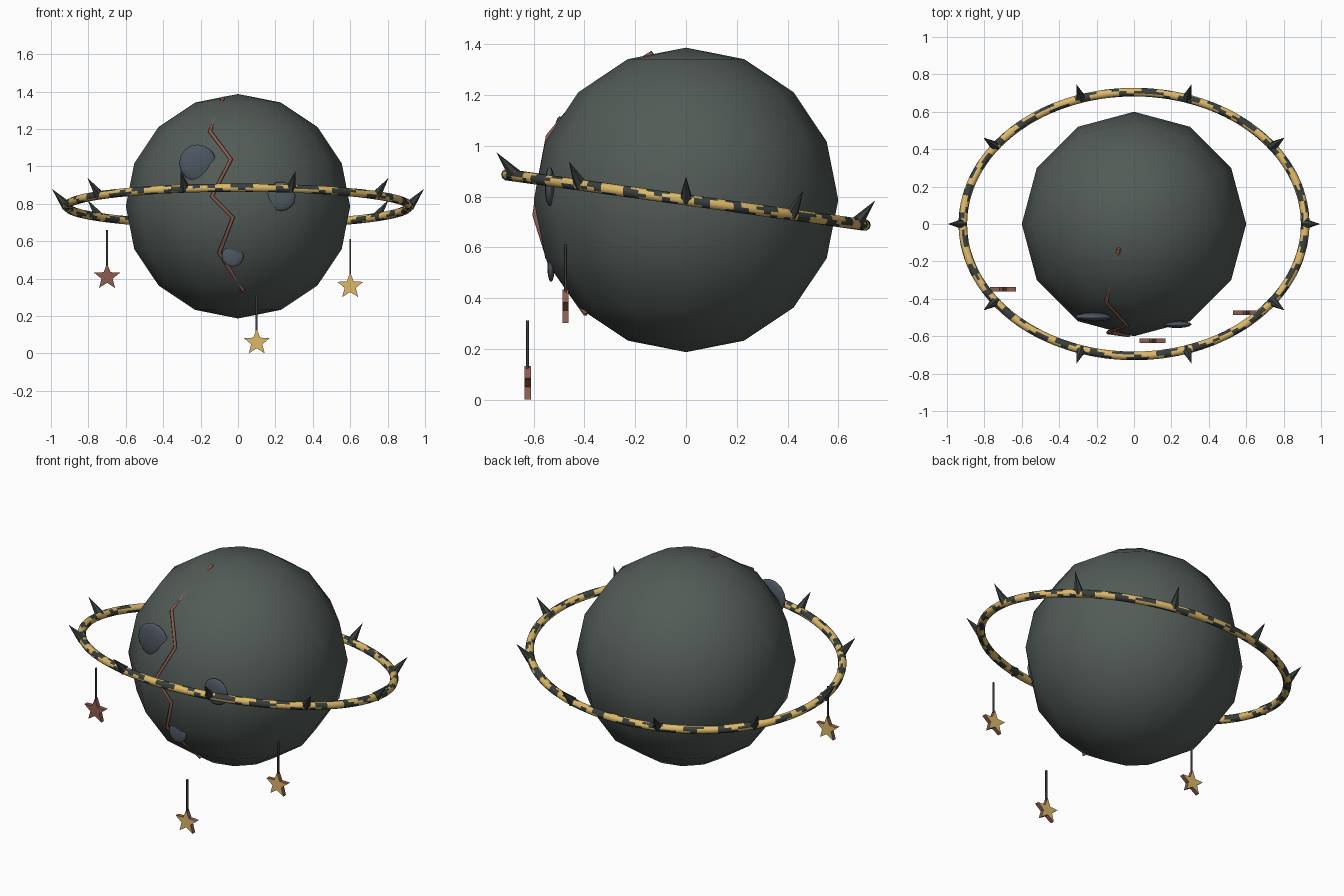
import bpy, bmesh, math
from mathutils import Vector

if "Cube" in bpy.data.objects:
    bpy.data.objects.remove(bpy.data.objects["Cube"])

C = Vector((0, 0, 0.787))
TILT = math.radians(8)


def mat(name, rgb):
    m = bpy.data.materials.new(name)
    m.diffuse_color = (*rgb, 1)
    m.use_nodes = True
    m.node_tree.nodes["Principled BSDF"].inputs["Base Color"].default_value = m.diffuse_color
    return m


STONE = mat("stone", (0.085, 0.105, 0.095))
DARK = mat("dark_metal", (0.04, 0.05, 0.045))
GOLD = mat("gold", (0.72, 0.48, 0.14))
RUST = mat("rust", (0.27, 0.11, 0.08))
SLATE = mat("slate", (0.075, 0.095, 0.12))


def finish(name, *mats, smooth=None):
    o = bpy.context.object
    o.name = name
    for m in mats:
        o.data.materials.append(m)
    if smooth:
        bpy.ops.object.shade_smooth_by_angle(angle=math.radians(smooth))
    return o


def from_bmesh(name, bm, *mats):
    me = bpy.data.meshes.new(name)
    bm.to_mesh(me)
    bm.free()
    o = bpy.data.objects.new(name, me)
    bpy.context.collection.objects.link(o)
    for m in mats:
        me.materials.append(m)
    return o


# planet
bpy.ops.mesh.primitive_uv_sphere_add(segments=12, ring_count=8, radius=0.6, location=C)
finish("planet", STONE, smooth=40)

# craters: flattened discs half sunk into the front
for i, (x, y, z, r) in enumerate([(-0.215, -0.497, 1.017, 0.1),
                                  (0.23, -0.537, 0.84, 0.078),
                                  (-0.028, -0.532, 0.522, 0.058)]):
    bpy.ops.mesh.primitive_uv_sphere_add(segments=12, ring_count=8, radius=r, location=(x, y, z))
    bpy.context.object.scale = (1, 0.25, 1)
    finish(f"crater_{i + 1}", SLATE, smooth=60)

# zigzag crack following the surface
pts = [(-0.08, 1.365), (-0.15, 1.187), (-0.037, 1.037), (-0.14, 0.84),
       (-0.027, 0.727), (-0.10, 0.54), (0.027, 0.337)]
cu = bpy.data.curves.new("crack", 'CURVE')
cu.dimensions = '3D'
cu.bevel_depth = 0.011
cu.bevel_resolution = 0
cu.use_fill_caps = True
sp = cu.splines.new('POLY')
sp.points.add(len(pts) - 1)
for p, (x, z) in zip(sp.points, pts):
    y = -math.sqrt(max(0.0, 0.598 ** 2 - x * x - (z - C.z) ** 2))
    p.co = (x, y, z, 1)
crack = bpy.data.objects.new("crack", cu)
bpy.context.collection.objects.link(crack)
cu.materials.append(RUST)

# oval tilted ring with mottled gold and dark patches
RX, RY = 0.915, 0.712
MAJ, MIN = 144, 10


def ring_point(a, out=0.0, up=0.0):
    y = RY * math.sin(a)
    return C + Vector(((RX + out) * math.cos(a), y * math.cos(TILT) + out * math.sin(a),
                       -y * math.sin(TILT) + up))


bm = bmesh.new()
grid = []
for i in range(MAJ):
    a = math.tau * i / MAJ
    grid.append([bm.verts.new(ring_point(a, 0.023 * math.cos(b), 0.023 * math.sin(b)))
                 for b in (math.tau * j / MIN for j in range(MIN))])
for i in range(MAJ):
    n = (i + 1) % MAJ
    for j in range(MIN):
        k = (j + 1) % MIN
        f = bm.faces.new((grid[i][j], grid[n][j], grid[n][k], grid[i][k]))
        f.smooth = True
        b = math.tau * j / MIN
        v = math.sin(1.35 * i + b) + 0.9 * math.sin(0.83 * i - 2 * b) + 0.6 * math.sin(2.3 * i + 3 * b)
        f.material_index = 1 if v > 0.15 else 0
from_bmesh("ring", bm, GOLD, DARK)

# spikes leaning outward from the ring
for i in range(10):
    a = math.tau * i / 10
    base, tip = ring_point(a), ring_point(a, 0.08, 0.093)
    d = tip - base
    bpy.ops.mesh.primitive_cone_add(vertices=6, radius1=0.028, radius2=0, depth=d.length,
                                    location=(base + tip) / 2,
                                    rotation=d.to_track_quat('Z', 'Y').to_euler())
    finish(f"spike_{i + 1}", DARK)

# hanging stars with their strings
R, T = 0.073, 0.0125
for i, (x, y, z, front) in enumerate([(-0.7, -0.348, 0.409, 1),
                                      (0.1, -0.624, 0.059, 0),
                                      (0.6, -0.475, 0.36, 0)]):
    bm = bmesh.new()
    loops = []
    for s in (-T, T):
        loops.append([bm.verts.new((x + r * math.sin(a), y + s, z + r * math.cos(a)))
                      for r, a in ((R if k % 2 == 0 else R * 0.43, math.pi * k / 5)
                                   for k in range(10))])
    f = bm.faces.new(loops[0])
    f.material_index = front
    bm.faces.new(loops[1][::-1])
    for k in range(10):
        n = (k + 1) % 10
        f = bm.faces.new((loops[0][k], loops[1][k], loops[1][n], loops[0][n]))
        f.material_index = 1
    bmesh.ops.recalc_face_normals(bm, faces=bm.faces)
    from_bmesh(f"star_{i + 1}", bm, GOLD, RUST)
    bpy.ops.mesh.primitive_cylinder_add(vertices=6, radius=0.006, depth=0.19,
                                        location=(x, y, z + 0.157))
    finish(f"string_{i + 1}", DARK, smooth=70)
